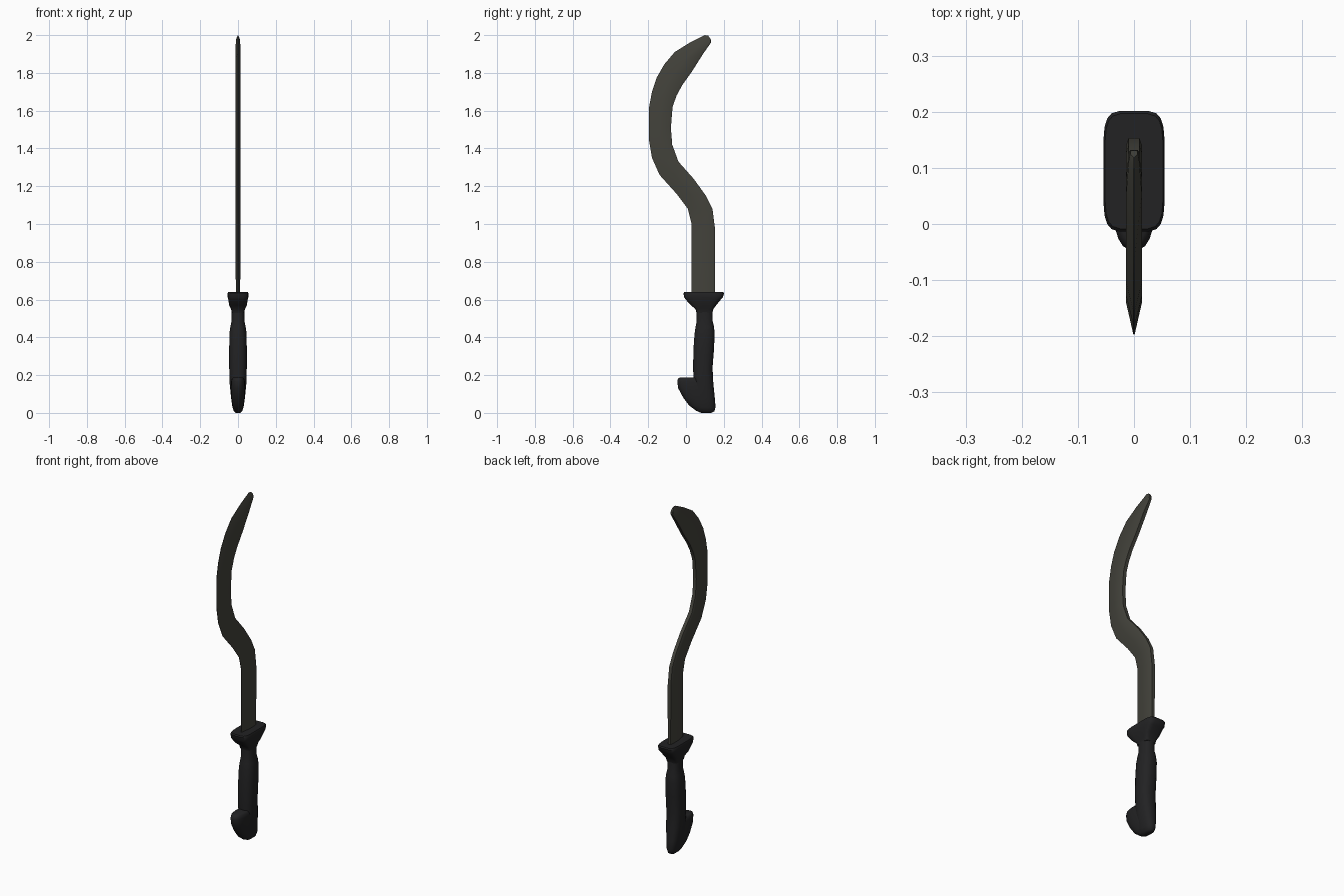
import bpy, bmesh, math

cube = bpy.data.objects.get("Cube")
if cube:
    bpy.data.objects.remove(cube)


def make_material(name, color, rough):
    m = bpy.data.materials.new(name)
    m.use_nodes = True
    m.diffuse_color = (*color, 1)
    node = m.node_tree.nodes["Principled BSDF"]
    node.inputs["Base Color"].default_value = (*color, 1)
    node.inputs["Roughness"].default_value = rough
    return m


steel = make_material("dark steel", (0.056, 0.055, 0.044), 0.5)
grip_black = make_material("grip black", (0.016, 0.016, 0.017), 0.6)


def loft(name, rings, material, angle):
    """Skin closed rings of equal length and cap both ends."""
    bm = bmesh.new()
    loops = [[bm.verts.new(p) for p in ring] for ring in rings]
    n = len(loops[0])
    for a, b in zip(loops, loops[1:]):
        for i in range(n):
            j = (i + 1) % n
            bm.faces.new((a[i], a[j], b[j], b[i]))
    bm.faces.new(loops[0][::-1])
    bm.faces.new(loops[-1])
    bmesh.ops.recalc_face_normals(bm, faces=bm.faces)
    mesh = bpy.data.meshes.new(name)
    bm.to_mesh(mesh)
    bm.free()
    mesh.materials.append(material)
    obj = bpy.data.objects.new(name, mesh)
    bpy.context.collection.objects.link(obj)
    bpy.ops.object.select_all(action="DESELECT")
    obj.select_set(True)
    bpy.context.view_layer.objects.active = obj
    bpy.ops.object.shade_smooth_by_angle(angle=math.radians(angle))
    return obj


def rounded_ring(z, front, back, half, power=2.5, count=20):
    """Superellipse ring at height z; higher power is boxier."""
    ring = []
    for i in range(count):
        t = math.tau * (i + 0.5) / count
        c, s = math.cos(t), math.sin(t)
        x = half * math.copysign(abs(c) ** (2 / power), c)
        y = (back - front) / 2 * math.copysign(abs(s) ** (2 / power), s)
        ring.append((x, (front + back) / 2 + y, z))
    return ring


# Blade: cutting edge and spine outlines as matched (y, z) pairs
edge = [(.03, .62), (.03, .80), (.03, 1.0), (.01, 1.08), (-.05, 1.16),
        (-.14, 1.26), (-.18, 1.35), (-.197, 1.45), (-.197, 1.61), (-.18, 1.70),
        (-.155, 1.775), (-.115, 1.845), (-.06, 1.91), (.02, 1.96), (.10, 2.0)]
spine = [(.153, .62), (.153, .80), (.153, .98), (.14, 1.08), (.105, 1.15),
         (.04, 1.24), (-.04, 1.33), (-.073, 1.42), (-.08, 1.51), (-.071, 1.62),
         (-.05, 1.68), (-.02, 1.735), (.03, 1.805), (.09, 1.90), (.132, 1.96)]

# Half section: share of the way from edge to spine, share of half thickness
half_section = [(0, .08), (.48, 1), (.9, 1), (1, .7)]


def blade_ring(e, s, half):
    def point(u, w):
        return (w * half, e[0] + (s[0] - e[0]) * u, e[1] + (s[1] - e[1]) * u)
    return ([point(u, w) for u, w in half_section]
            + [point(u, -w) for u, w in reversed(half_section)])


rings = [blade_ring(e, s, .010 if i == 0 else .014)
         for i, (e, s) in enumerate(zip(edge, spine))]
rings[-1] = blade_ring(edge[-1], spine[-1], .009)
rings.append(blade_ring((.118, 1.997), (.131, 1.977), .006))
loft("blade", rings, steel, 25)

# Guard: boxy flange flaring out from the neck
guard = [(.53, .055, .14, .033), (.55, .05, .145, .037), (.57, .025, .16, .047),
         (.60, -.002, .185, .052), (.612, -.01, .196, .055),
         (.634, -.014, .202, .055), (.64, -.009, .197, .052)]
loft("guard", [rounded_ring(*g, power=5) for g in guard], grip_black, 40)

# Grip: narrow neck, swelling palm and rounded butt
grip = [(.0, .085, .135, .012), (.008, .065, .15, .022), (.03, .05, .157, .030),
        (.08, .045, .153, .037), (.16, .04, .145, .045), (.24, .037, .141, .047),
        (.34, .039, .149, .047), (.42, .045, .152, .046), (.455, .05, .149, .041),
        (.485, .056, .142, .035), (.55, .056, .14, .034)]
loft("grip", [rounded_ring(*g) for g in grip], grip_black, 50)

# Pommel hook: forward-facing finger stop
hook = [(.0, .08, .13, .012), (.012, .052, .14, .022), (.04, .015, .14, .030),
        (.08, -.015, .135, .036), (.13, -.042, .13, .038), (.165, -.047, .125, .037),
        (.182, -.043, .12, .033), (.188, -.032, .11, .025)]
loft("pommel_hook", [rounded_ring(*h) for h in hook], grip_black, 50)
